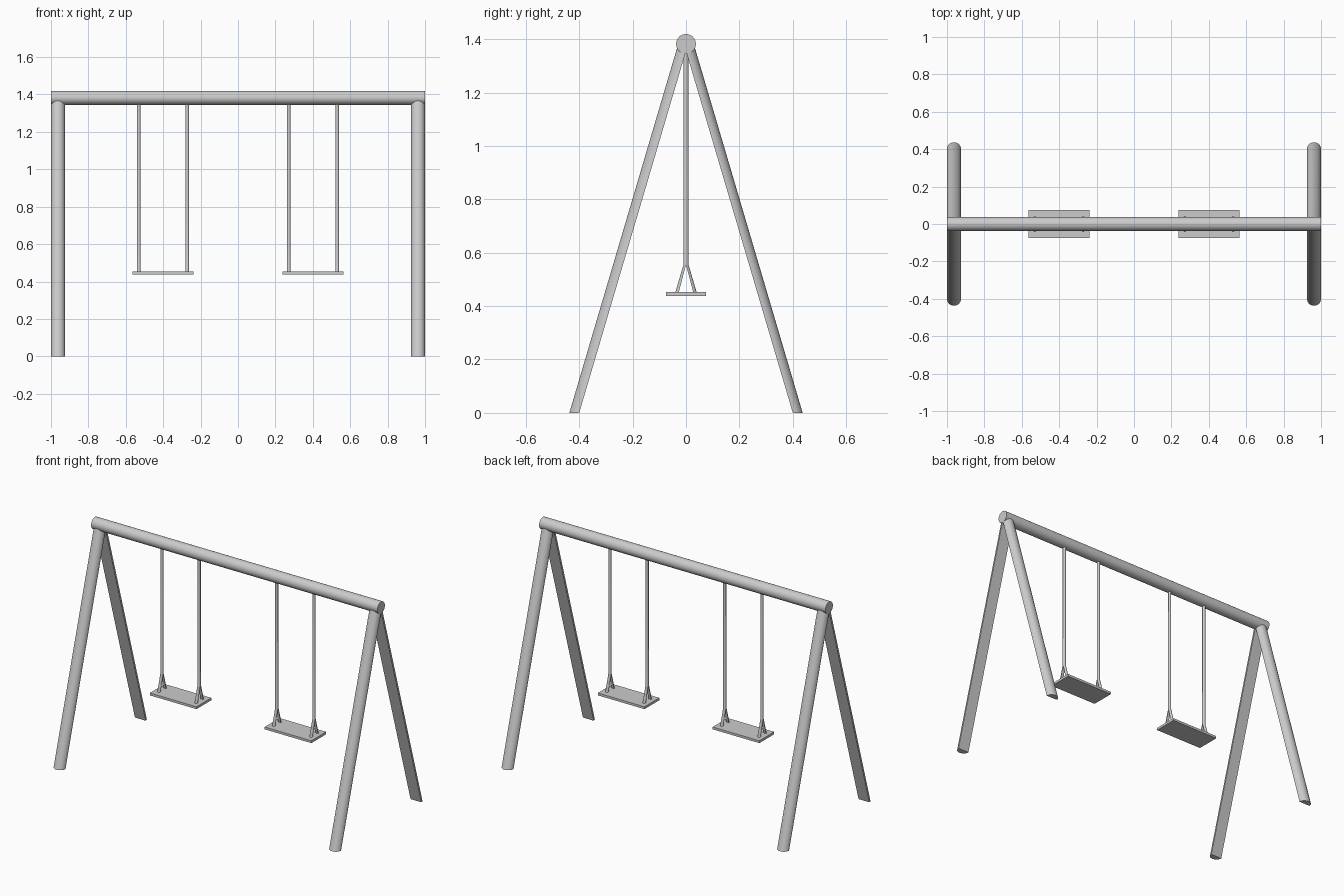
import bpy, bmesh, math

if "Cube" in bpy.data.objects:
    bpy.data.objects.remove(bpy.data.objects["Cube"])

R = 0.037          # beam and leg radius
BEAM_Z = 1.382


def finish(name, bm, smooth=True):
    bmesh.ops.recalc_face_normals(bm, faces=bm.faces)
    me = bpy.data.meshes.new(name)
    bm.to_mesh(me)
    bm.free()
    ob = bpy.data.objects.new(name, me)
    bpy.context.collection.objects.link(ob)
    if smooth:
        bpy.ops.object.select_all(action='DESELECT')
        bpy.context.view_layer.objects.active = ob
        ob.select_set(True)
        bpy.ops.object.shade_smooth_by_angle(angle=math.radians(35))
    return ob


def half_rod(name, x, side, rx, sections, n=16):
    """Half-round rod, flat side inward; sections = (z, inner y, depth)."""
    bm = bmesh.new()
    rings = []
    for z, y, depth in sections:
        rings.append([bm.verts.new((x + rx * math.cos(math.pi * i / n),
                                    side * (y + depth * math.sin(math.pi * i / n)), z))
                      for i in range(n + 1)])
    for a, b in zip(rings, rings[1:]):
        for i in range(n + 1):
            j = (i + 1) % (n + 1)
            bm.faces.new((a[i], a[j], b[j], b[i]))
    bm.faces.new(rings[0])
    bm.faces.new(rings[-1])
    return finish(name, bm)


# top beam
bm = bmesh.new()
bmesh.ops.create_cone(bm, cap_ends=True, segments=32, radius1=R, radius2=R, depth=2)
for v in bm.verts:
    v.co = (v.co.z, v.co.x, v.co.y + BEAM_Z)
finish("top_beam", bm)

for sx, lr in ((-1, "left"), (1, "right")):
    # half-round splayed legs
    for sy, fb in ((-1, "front"), (1, "back")):
        half_rod(f"{fb}_{lr}_leg", sx * 0.9625, sy, 0.0375,
                 [(0, 0.40, 0.037), (1.372, -0.005, 0.037)])

    # seat board
    bm = bmesh.new()
    bmesh.ops.create_cube(bm, size=1)
    for v in bm.verts:
        v.co = (sx * 0.401 + v.co.x * 0.326, v.co.y * 0.148, 0.445 + v.co.z * 0.015)
    finish(f"{lr}_seat", bm, smooth=False)

    # hangers: two half-round strands that fork above the seat
    for k, side in ((-1, "a"), (1, "b")):
        for sy, fb in ((-1, "front"), (1, "back")):
            half_rod(f"{lr}_hanger_{side}_{fb}", sx * 0.401 + k * 0.13, sy, 0.0095,
                     [(0.448, 0.028, 0.013), (0.555, 0, 0.0095), (1.36, 0, 0.0095)], 8)
